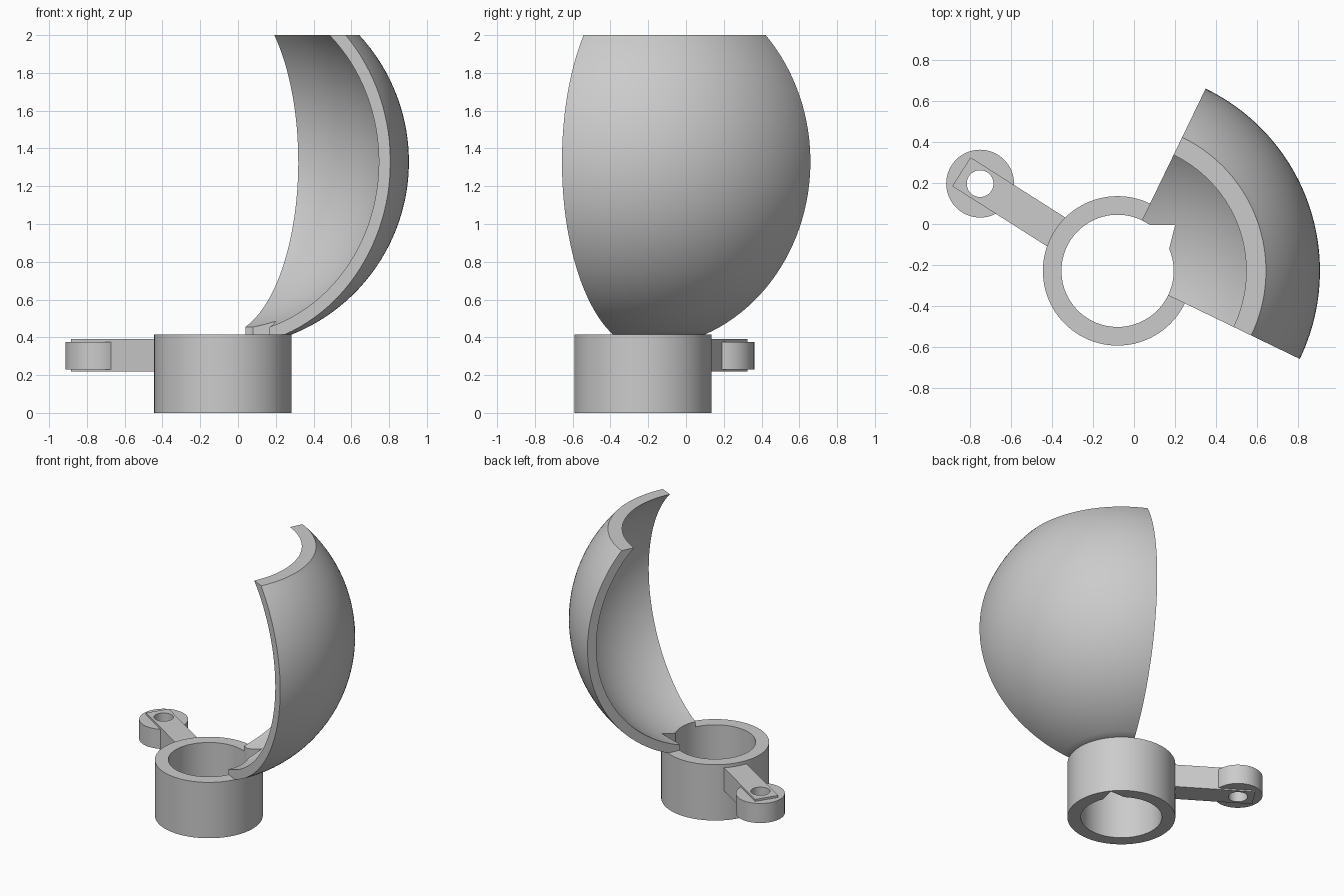
import bpy
import bmesh
import math
from mathutils import Vector, Matrix

cube = bpy.data.objects.get("Cube")
if cube:
    bpy.data.objects.remove(cube, do_unlink=True)

AXIS = Vector((-0.08, -0.228, 0))      # shared axis of the collar and the shell
RING_H, RING_R, BORE_R = 0.415, 0.3635, 0.273
BALL_Z, BALL_OUT, BALL_IN, TOP = 1.33, 0.985, 0.917, 2.0
ARM_ANGLE = math.radians(147.6)
ARM_DIR = Vector((math.cos(ARM_ANGLE), math.sin(ARM_ANGLE), 0))

grey = bpy.data.materials.new("light grey")
grey.use_nodes = True
grey.diffuse_color = (0.6, 0.6, 0.6, 1)
grey.node_tree.nodes["Principled BSDF"].inputs["Base Color"].default_value = (0.6, 0.6, 0.6, 1)


def make(name, bm, location=AXIS):
    bmesh.ops.recalc_face_normals(bm, faces=bm.faces)
    mesh = bpy.data.meshes.new(name)
    bm.to_mesh(mesh)
    bm.free()
    mesh.materials.append(grey)
    obj = bpy.data.objects.new(name, mesh)
    obj.location = location
    bpy.context.collection.objects.link(obj)
    return obj


def sweep(profile, start, end, steps):
    """Turn a closed (radius, height) profile about z; a full turn is joined up."""
    bm = bmesh.new()
    full = abs(end - start) >= 360
    rows = []
    for i in range(steps if full else steps + 1):
        a = math.radians(start + (end - start) * i / steps)
        rows.append([bm.verts.new((r * math.cos(a), r * math.sin(a), z)) for r, z in profile])
    pairs = list(zip(rows, rows[1:])) + ([(rows[-1], rows[0])] if full else [])
    n = len(profile)
    for a, b in pairs:
        for j in range(n):
            k = (j + 1) % n
            bm.faces.new((a[j], a[k], b[k], b[j]))
    if not full:
        bm.faces.new(rows[0])
        bm.faces.new(rows[-1])
    return bm


def prism(points, z0, z1):
    bm = bmesh.new()
    face = bm.faces.new([bm.verts.new((x, y, z0)) for x, y in points])
    top = bmesh.ops.extrude_face_region(bm, geom=[face])["geom"]
    bmesh.ops.translate(bm, vec=(0, 0, z1 - z0),
                        verts=[v for v in top if isinstance(v, bmesh.types.BMVert)])
    return bm


def cylinder(radius, z0, z1, sides=64):
    turn = [math.tau * i / sides for i in range(sides)]
    return prism([(radius * math.cos(a), radius * math.sin(a)) for a in turn], z0, z1)


def combine(obj, other, operation):
    mod = obj.modifiers.new(operation.lower(), "BOOLEAN")
    mod.operation, mod.solver, mod.object = operation, "EXACT", other
    bpy.context.view_layer.update()
    bpy.context.view_layer.objects.active = obj
    bpy.ops.object.modifier_apply(modifier=mod.name)


def sphere_arc(radius, z0, z1, steps=40):
    a0, a1 = (math.asin((z - BALL_Z) / radius) for z in (z0, z1))
    angles = [a0 + (a1 - a0) * i / steps for i in range(steps + 1)]
    return [(radius * math.cos(a), BALL_Z + radius * math.sin(a)) for a in angles]


# Collar
collar = make("collar", sweep([(BORE_R, 0), (RING_R, 0), (RING_R, RING_H), (BORE_R, RING_H)],
                              0, 360, 96))

# Quarter of a hollow ball, trimmed by the collar bore
lip_z = BALL_Z - math.sqrt(BALL_IN ** 2 - BORE_R ** 2)
profile = (sphere_arc(BALL_OUT, TOP, RING_H) + [(BORE_R, RING_H)]
           + sphere_arc(BALL_IN, lip_z, TOP))
shell = make("ball_shell", sweep(profile, -25.8, 64.2, 48))

# Pointed groove down the bore
groove = make("groove_cutter", prism([(0.28, 0.222), (0.08, 0.222), (0.24, 0.063)], -0.1, 0.7))
for part in (collar, shell):
    combine(part, groove, "DIFFERENCE")

# Side arm with a drilled round end
bar_bm = prism([(0.32, -0.083), (0.9, -0.083), (0.9, 0.083), (0.32, 0.083)], 0.22, 0.39)
bmesh.ops.transform(bar_bm, matrix=Matrix.Rotation(ARM_ANGLE, 4, "Z"), verts=bar_bm.verts)
arm = make("side_arm", bar_bm)
eye_place = AXIS + ARM_DIR * 0.792
boss = make("eyelet_boss", cylinder(0.165, 0.23, 0.375), eye_place)
drill = make("eyelet_cutter", cylinder(0.065, 0.1, 0.5), eye_place)
combine(arm, boss, "UNION")
combine(arm, drill, "DIFFERENCE")

# Remove helpers and smooth the round faces
for helper in (groove, boss, drill):
    bpy.data.objects.remove(helper, do_unlink=True)
bpy.ops.object.select_all(action="DESELECT")
for part in (collar, shell, arm):
    part.select_set(True)
bpy.context.view_layer.objects.active = collar
bpy.ops.object.shade_smooth_by_angle(angle=math.radians(30))
